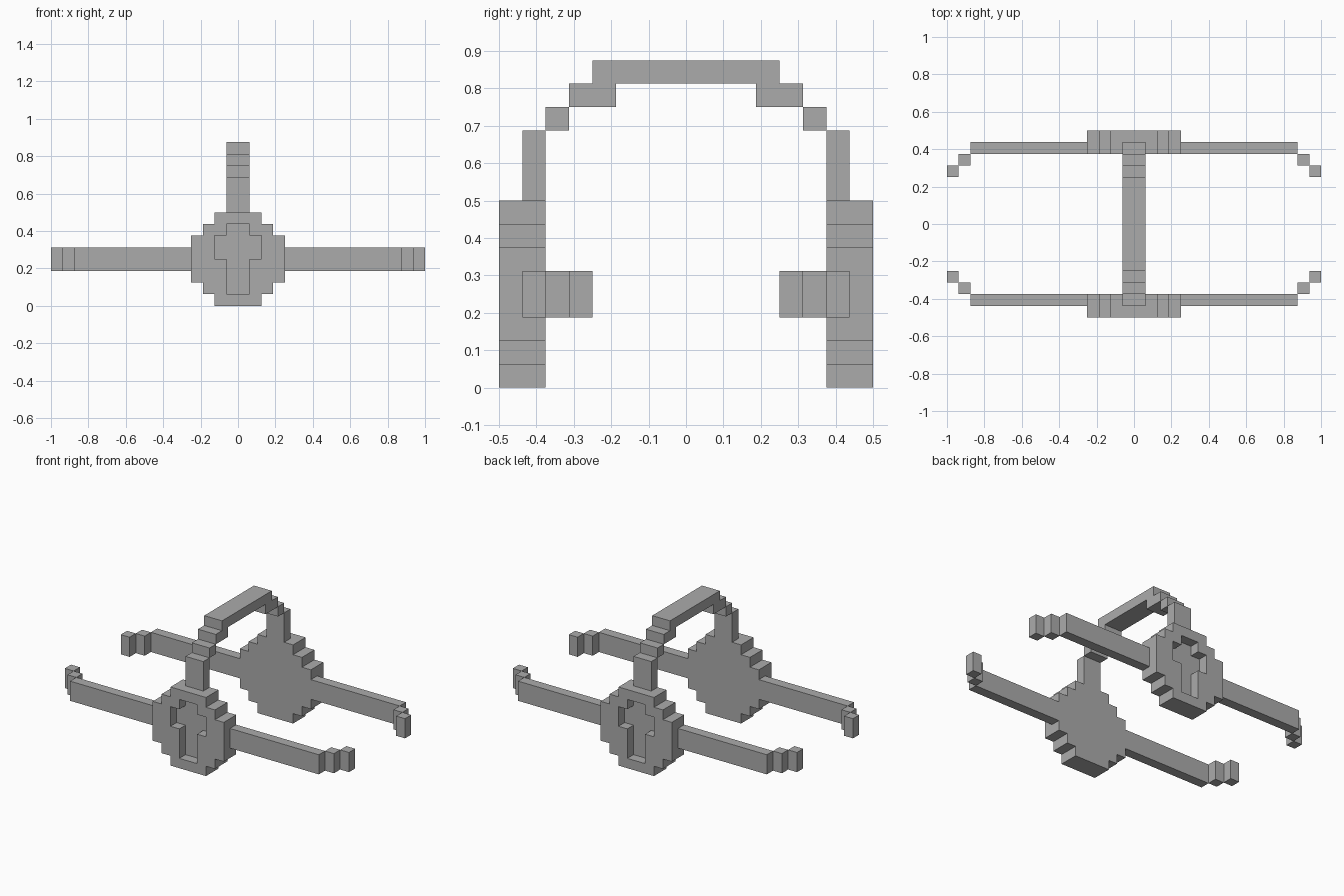
import bpy
import bmesh
from mathutils import Vector

if "Cube" in bpy.data.objects:
    bpy.data.objects.remove(bpy.data.objects["Cube"])

U = 1 / 16  # block size; all part dimensions below are in blocks

grey = bpy.data.materials.new("plain_grey")
grey.use_nodes = True
grey.diffuse_color = (0.41, 0.41, 0.41, 1)
grey.node_tree.nodes["Principled BSDF"].inputs["Base Color"].default_value = grey.diffuse_color


def finish(name, bm):
    bmesh.ops.recalc_face_normals(bm, faces=bm.faces)
    mesh = bpy.data.meshes.new(name)
    bm.to_mesh(mesh)
    bm.free()
    mesh.materials.append(grey)
    obj = bpy.data.objects.new(name, mesh)
    bpy.context.collection.objects.link(obj)
    return obj


def box(name, x, y, z):
    """Block spanning the given (low, high) ranges."""
    bm = bmesh.new()
    bmesh.ops.create_cube(bm, size=1)
    for v in bm.verts:
        v.co = Vector([U * r[c > 0] for r, c in zip((x, y, z), v.co)])
    return finish(name, bm)


def slab(name, half, y0, y1):
    """Extrude a half outline (x, z), mirrored in x, from y0 to y1."""
    outline = half + [(-x, z) for x, z in reversed(half)]
    bm = bmesh.new()
    face = bm.faces.new([bm.verts.new((x * U, y0 * U, z * U)) for x, z in outline])
    ext = bmesh.ops.extrude_face_region(bm, geom=[face])
    moved = [g for g in ext["geom"] if isinstance(g, bmesh.types.BMVert)]
    bmesh.ops.translate(bm, verts=moved, vec=(0, (y1 - y0) * U, 0))
    return finish(name, bm)


def span(sign, low, high):
    return tuple(sorted((sign * low, sign * high)))


DISC = [(2, 0), (2, 1), (3, 1), (3, 2), (4, 2), (4, 6), (3, 6), (3, 7), (2, 7), (2, 8)]
CROSS = [(1, 1), (1, 4), (2, 4), (2, 6), (1, 6), (1, 7)]

for side, s in (("front", -1), ("back", 1)):
    # Stepped round plate with a sunken cross on its outer face
    disc = slab(f"{side}_disc", DISC, s * 6, s * 8)
    cutter = slab(f"{side}_cross_cutter", CROSS, s * 7, s * 9)
    cutter.hide_render = True
    mod = disc.modifiers.new("cross_recess", "BOOLEAN")
    mod.operation = "DIFFERENCE"
    mod.solver = "EXACT"
    mod.object = cutter
    bpy.context.view_layer.objects.active = disc
    bpy.ops.object.modifier_apply(modifier=mod.name)
    bpy.data.objects.remove(cutter)

    # Side bars with tips stepping inward
    for hand, h in (("left", 1), ("right", -1)):
        for part, x, y in (("bar", (4, 14), (6, 7)),
                           ("bar_step", (14, 15), (5, 6)),
                           ("bar_tip", (15, 16), (4, 5))):
            box(f"{side}_{hand}_{part}", span(h, *x), span(s, *y), (3, 5))

    # Upright and stepped shoulder of the arch
    for part, y, z in (("arch_upright", (6, 7), (8, 11)),
                       ("arch_step", (5, 6), (11, 12)),
                       ("arch_shoulder", (3, 5), (12, 13))):
        box(f"{side}_{part}", (-1, 1), span(s, *y), z)

# Top of the arch
box("arch_top", (-1, 1), (-4, 4), (13, 14))
